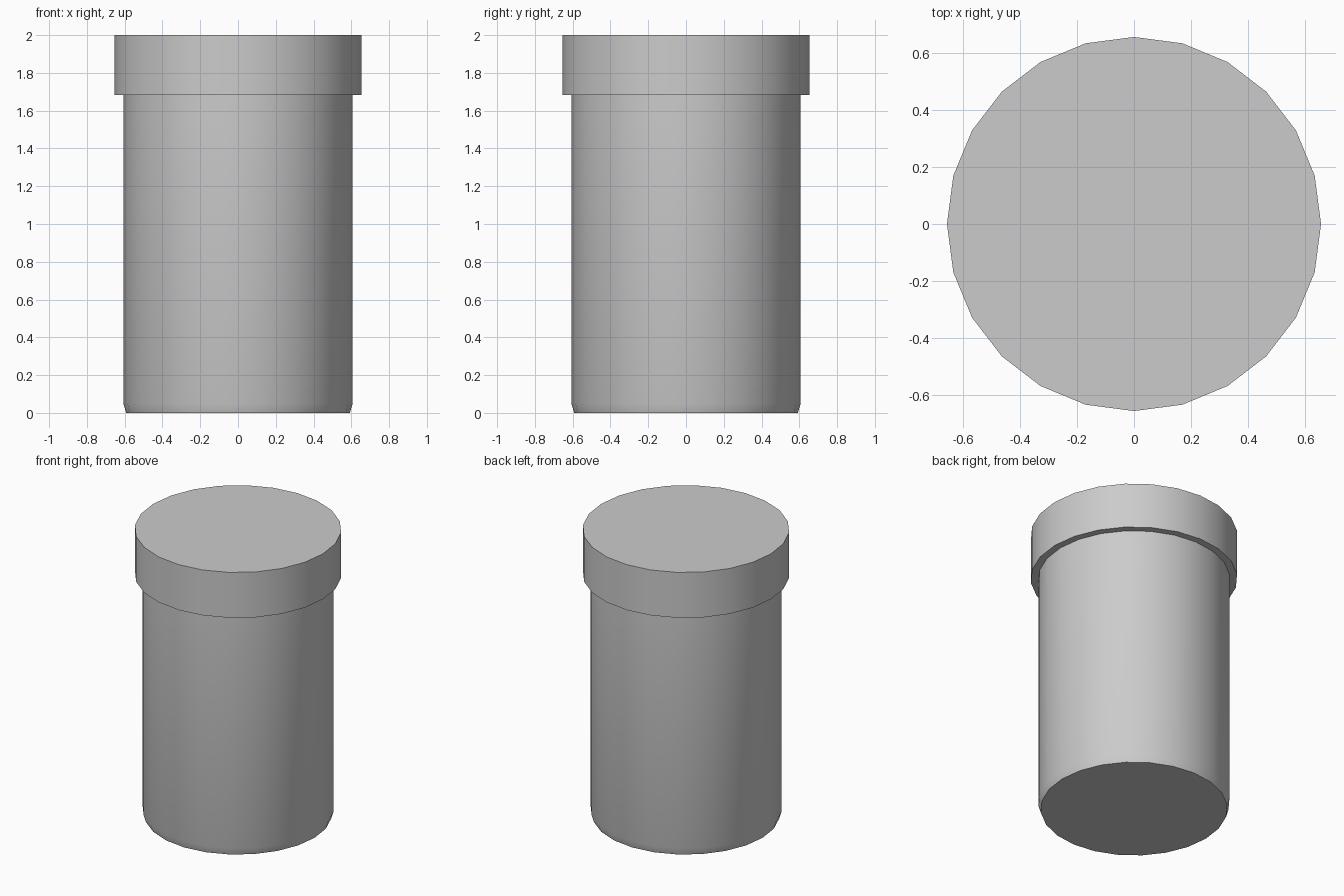
import bpy, bmesh
from math import cos, sin, tau, radians

if "Cube" in bpy.data.objects:
    bpy.data.objects.remove(bpy.data.objects["Cube"])

SIDES = 24


def turned_part(name, profile):
    """Closed solid turned around z from (radius, height) points, bottom to top."""
    bm = bmesh.new()
    rings = [[bm.verts.new((r * cos(tau * i / SIDES), r * sin(tau * i / SIDES), z))
              for i in range(SIDES)] for r, z in profile]
    for low, high in zip(rings, rings[1:]):
        for i in range(SIDES):
            j = (i + 1) % SIDES
            bm.faces.new((low[i], low[j], high[j], high[i]))
    bm.faces.new(rings[0][::-1])
    bm.faces.new(rings[-1])
    mesh = bpy.data.meshes.new(name)
    bm.to_mesh(mesh)
    bm.free()
    obj = bpy.data.objects.new(name, mesh)
    bpy.context.collection.objects.link(obj)
    bpy.ops.object.select_all(action='DESELECT')
    obj.select_set(True)
    bpy.context.view_layer.objects.active = obj
    bpy.ops.object.shade_smooth_by_angle(angle=radians(30))
    return obj


# Jar body with a slightly tapered foot
turned_part("jar_body", [(0.592, 0.0), (0.607, 0.05), (0.607, 1.683)])

# Wider flat lid
turned_part("lid", [(0.655, 1.683), (0.655, 2.0)])
